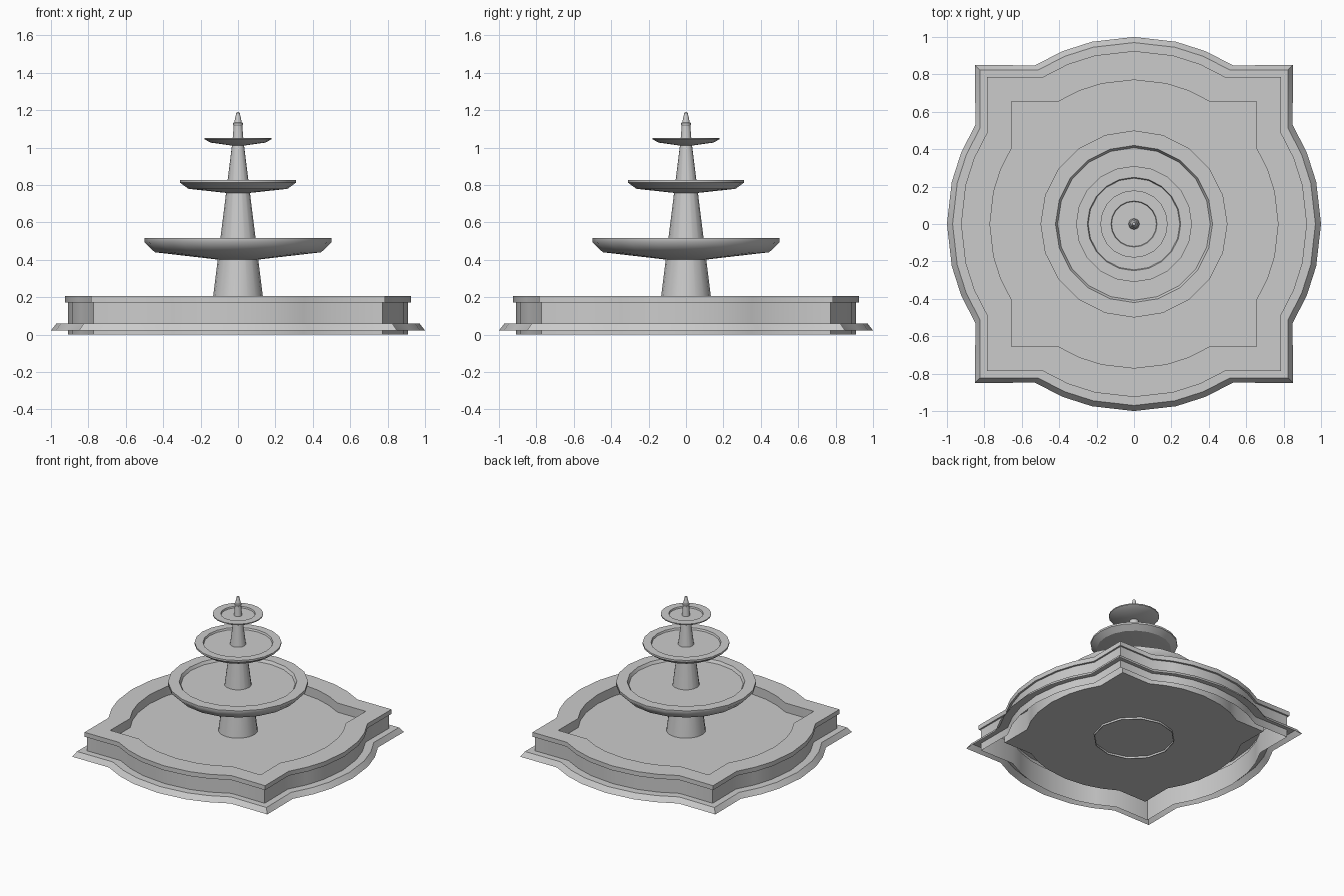
import bpy, bmesh
from math import sin, cos, pi, radians

if "Cube" in bpy.data.objects:
    bpy.data.objects.remove(bpy.data.objects["Cube"])


def loft(name, outline, rings, closed=False, angle=35):
    """Stack scaled copies of an outline at (scale, z); scale 0 closes to a point."""
    bm = bmesh.new()
    n = len(outline)
    loops = []
    for s, z in rings:
        if s == 0:
            loops.append([bm.verts.new((0, 0, z))] * n)
        else:
            loops.append([bm.verts.new((x * s, y * s, z)) for x, y in outline])
    pairs = list(zip(loops, loops[1:]))
    if closed:
        pairs.append((loops[-1], loops[0]))
    for a, b in pairs:
        for i in range(n):
            j = (i + 1) % n
            quad = [a[i], b[i], b[j], a[j]]
            bm.faces.new(list(dict.fromkeys(quad)))
    me = bpy.data.meshes.new(name)
    bm.to_mesh(me)
    bm.free()
    ob = bpy.data.objects.new(name, me)
    bpy.context.collection.objects.link(ob)
    bpy.ops.object.select_all(action='DESELECT')
    ob.select_set(True)
    bpy.context.view_layer.objects.active = ob
    bpy.ops.object.shade_smooth_by_angle(angle=radians(angle))
    return ob


def circle(n):
    return [(cos(2 * pi * i / n), sin(2 * pi * i / n)) for i in range(n)]


# Basin outline: a circle merged with a square, four equal quarters
plan = []
for q in range(4):
    c, s = cos(q * pi / 2), sin(q * pi / 2)
    arc = (-32, -22.5, -13, 0, 13, 22.5, 32)
    side = [(cos(radians(a)), sin(radians(a))) for a in arc]
    side.append((0.85, 0.85))
    plan += [(x * c - y * s, x * s + y * c) for x, y in side]

# Basin shell: bottom, inner wall, coping, outer wall (hollow between the walls)
loft("basin", plan, [
    (0, 0.055), (0.77, 0.055), (0.77, 0.207), (0.925, 0.207),
    (0.925, 0.172), (0.91, 0.172), (0.91, 0.0)])

# Water surface and the sloped skirt around the foot of the wall
loft("water", plan, [(0, 0.135), (0.77, 0.135)])
loft("skirt", plan, [(0.91, 0.06), (0.97, 0.06), (1.0, 0.022)])

# Round footing of the column, open below
loft("footing", circle(12), [
    (0.29, 0.10), (0.29, 0.04), (0.285, 0.04), (0.285, 0.10)], closed=True)

# Tapered column with finial
loft("column", circle(16), [
    (0, 1.19), (0.009, 1.185), (0.02, 1.135), (0.026, 1.13), (0.026, 1.12),
    (0.023, 1.115), (0.03, 1.03), (0.142, 0.13), (0.148, 0.08)])

# Three bowls: rim, inner edge, floor, shoulder and root radii, then heights
bowls = [
    ("lower_bowl", 0.50, 0.42, 0.408, 0.445, 0.10, 0.517, 0.495, 0.44, 0.40),
    ("middle_bowl", 0.31, 0.25, 0.245, 0.265, 0.06, 0.826, 0.812, 0.779, 0.757),
    ("upper_bowl", 0.18, 0.123, 0.12, 0.145, 0.03, 1.052, 1.04, 1.026, 1.01),
]
for name, rim, inner, floor, shoulder, root, top, floor_z, shoulder_z, base_z in bowls:
    loft(name, circle(20), [
        (0, floor_z), (floor, floor_z), (inner, top), (rim, top),
        (rim, top - (top - shoulder_z) * 0.3), (shoulder, shoulder_z),
        (root, base_z), (0, base_z)], angle=50 if rim == 0.5 else 25)
